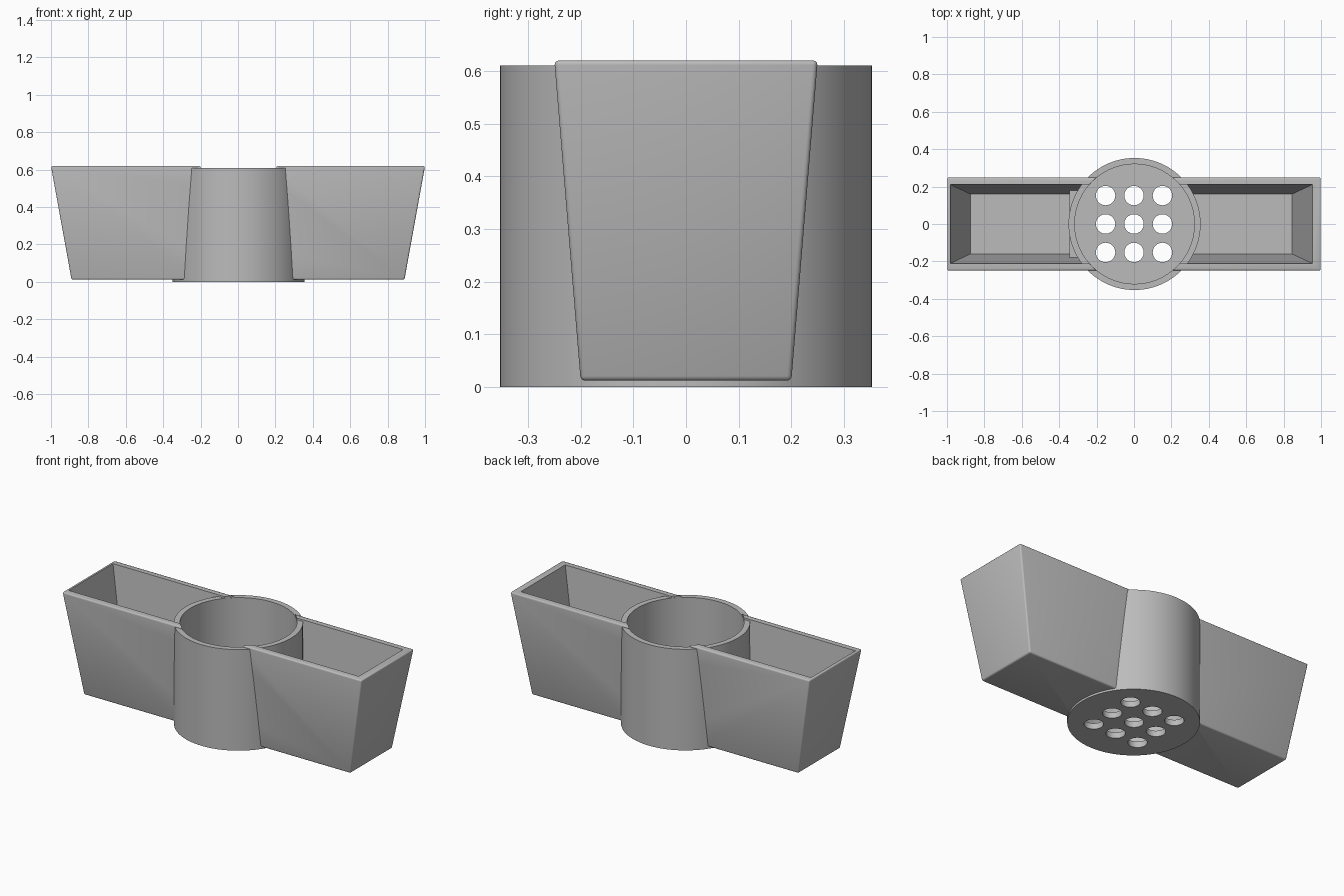
import bpy, bmesh

cube = bpy.data.objects.get("Cube")
if cube:
    bpy.data.objects.remove(cube, do_unlink=True)

grey = bpy.data.materials.new("plain grey")
grey.use_nodes = True
tone = (0.5, 0.5, 0.5, 1)
grey.diffuse_color = tone
grey.node_tree.nodes["Principled BSDF"].inputs["Base Color"].default_value = tone

CX = 0.003             # centre of the cup
R_OUT, R_IN = 0.353, 0.32


def finish(bm, name):
    bmesh.ops.recalc_face_normals(bm, faces=bm.faces)
    mesh = bpy.data.meshes.new(name)
    bm.to_mesh(mesh)
    bm.free()
    mesh.materials.append(grey)
    ob = bpy.data.objects.new(name, mesh)
    bpy.context.collection.objects.link(ob)
    return ob


def cylinder(name, x, y, r, z0, z1, sides=96):
    bm = bmesh.new()
    bmesh.ops.create_cone(bm, cap_ends=True, segments=sides,
                          radius1=r, radius2=r, depth=z1 - z0)
    bmesh.ops.translate(bm, verts=bm.verts, vec=(x, y, (z0 + z1) / 2))
    return finish(bm, name)


def tapered_box(name, low, high, bevel=0):
    """Each end is (inner x, outer x, half width, z)."""
    bm = bmesh.new()
    rings = []
    for a, b, w, z in (low, high):
        rings.append([bm.verts.new(p) for p in
                      ((a, -w, z), (b, -w, z), (b, w, z), (a, w, z))])
    bottom, top = rings
    bm.faces.new(bottom)
    bm.faces.new(top)
    for i in range(4):
        j = (i + 1) % 4
        bm.faces.new((bottom[i], bottom[j], top[j], top[i]))
    bmesh.ops.recalc_face_normals(bm, faces=bm.faces)
    if bevel:
        bmesh.ops.bevel(bm, geom=bm.edges[:], offset=bevel, segments=3,
                        profile=0.5, affect='EDGES')
    return finish(bm, name)


def cut(ob, cutter):
    mod = ob.modifiers.new("cut", 'BOOLEAN')
    mod.operation = 'DIFFERENCE'
    mod.solver = 'EXACT'
    mod.object = cutter
    bpy.context.view_layer.update()
    bpy.ops.object.select_all(action='DESELECT')
    bpy.context.view_layer.objects.active = ob
    ob.select_set(True)
    bpy.ops.object.modifier_apply(modifier=mod.name)
    bpy.data.objects.remove(cutter, do_unlink=True)


def smooth(ob):
    bpy.ops.object.select_all(action='DESELECT')
    bpy.context.view_layer.objects.active = ob
    ob.select_set(True)
    bpy.ops.object.shade_smooth_by_angle(angle=0.6)


# Central cup with a perforated floor
cup = cylinder("drain_cup", CX, 0, R_OUT, 0, 0.61)
cut(cup, cylinder("bore", CX, 0, R_IN, 0.035, 0.8))
for ix in (-1, 0, 1):
    for iy in (-1, 0, 1):
        cut(cup, cylinder("hole", ix * 0.152, iy * 0.152, 0.052, -0.1, 0.1, 32))
smooth(cup)

# Tapered side troughs; the cavities sit slightly towards -x
for side, name, rim, floor in ((1, "left_trough", 0.955, 0.845),
                               (-1, "right_trough", 0.983, 0.875)):
    trough = tapered_box(name, (side * 0.1, side * 0.89, 0.2, 0.012),
                         (side * 0.1, side, 0.25, 0.62), 0.009)
    cut(trough, tapered_box("cavity", (0, side * floor, 0.16, 0.045),
                            (0, side * (rim + 0.005), 0.214, 0.65)))
    cut(trough, cylinder("core", CX, 0, R_IN + 0.001, -0.2, 0.9))
    smooth(trough)

# Low step where the right trough meets the cup
step = tapered_box("trough_step", (-0.345, -0.3, 0.165, 0.03),
                   (-0.345, -0.3, 0.18, 0.25))
cut(step, cylinder("core", CX, 0, R_IN + 0.001, -0.2, 0.9))
